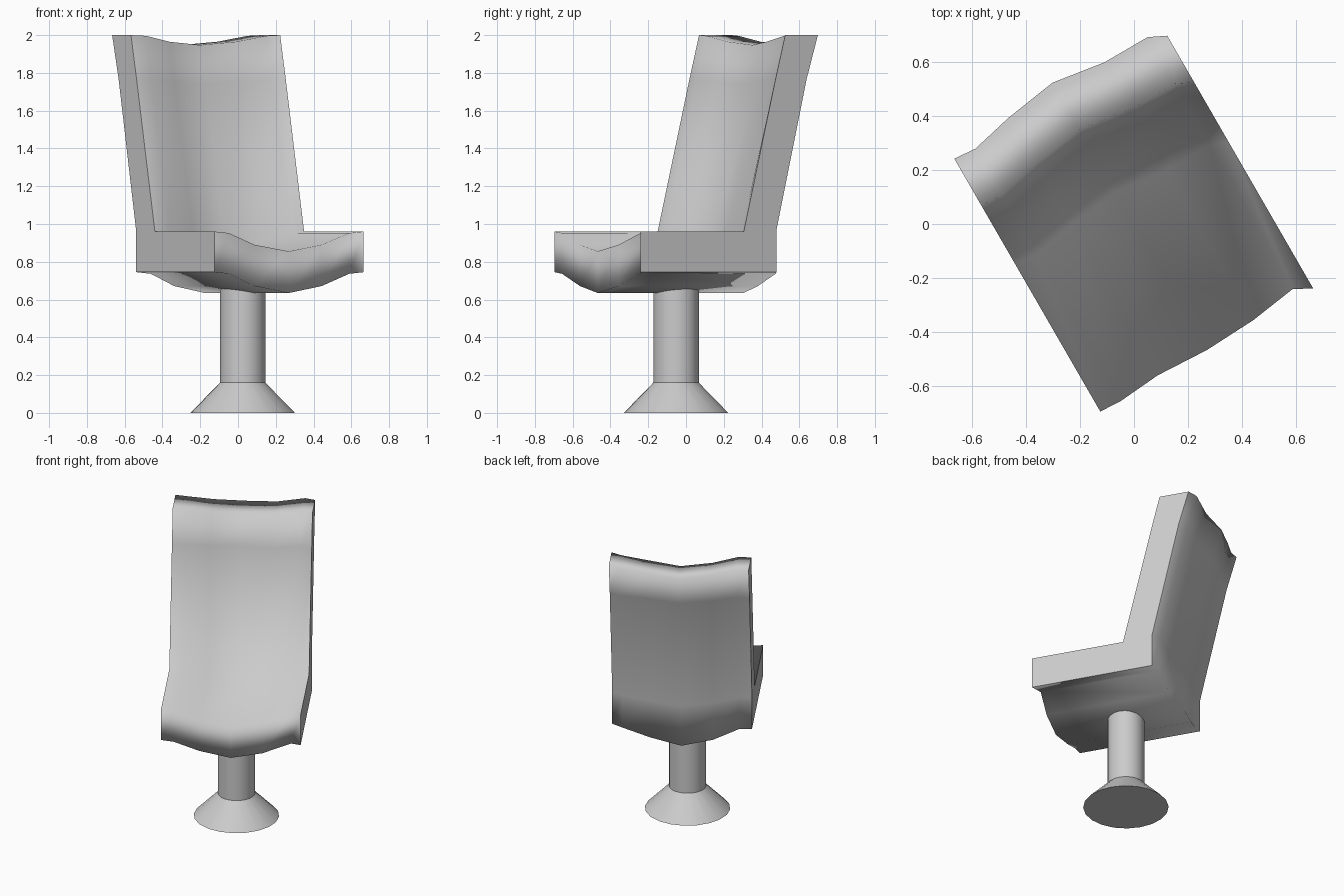
import bpy, bmesh
from math import radians
from mathutils import Matrix

if "Cube" in bpy.data.objects:
    bpy.data.objects.remove(bpy.data.objects["Cube"])

TURN = Matrix.Rotation(radians(30), 4, 'Z')   # the whole chair is swivelled

# Side profile of the shell: depth, height, depth weight, height weight of the hollow
PROFILE = [
    (-0.54, 0.745, 0.0, 1.05), (-0.54, 0.96, 0.0, 1.0),      # front lip
    (0.09, 0.96, 0.75, 0.85),                                # seat meets back
    (0.285, 1.77, 1.0, 0.25), (0.343, 2.0, 1.0, 0.5),        # inner back
    (0.543, 2.0, 1.0, 0.5), (0.475, 1.77, 1.0, 0.25),        # outer back
    (0.29, 0.97, 1.0, 0.5), (0.29, 0.745, 1.0, 1.05),        # lower back
]
# Stations across the width: position, depth shift, height shift, front edge shift
STATIONS = [
    (-0.456, 0, 0, 0), (-0.37, -0.007, -0.008, -0.004), (-0.205, 0.031, -0.07, 0.01),
    (0, 0.062, -0.105, 0), (0.205, 0.031, -0.07, 0.01),
    (0.39, 0.032, -0.008, 0.037), (0.456, 0, 0, 0),
]


def finish(bm, name):
    mesh = bpy.data.meshes.new(name)
    bmesh.ops.recalc_face_normals(bm, faces=bm.faces)
    bm.transform(TURN)
    bm.to_mesh(mesh)
    bm.free()
    obj = bpy.data.objects.new(name, mesh)
    bpy.context.collection.objects.link(obj)
    return obj


# Seat and backrest in one padded shell, flat on both sides
bm = bmesh.new()
rings = []
for u, dv, dz, front in STATIONS:
    ring = []
    for v, z, wv, wz in PROFILE:
        shift = front if wv == 0 else dv * wv
        ring.append(bm.verts.new((u, v + shift, z + dz * wz)))
    rings.append(ring)
n = len(PROFILE)
for a, b in zip(rings, rings[1:]):
    for i in range(n):
        j = (i + 1) % n
        bm.faces.new((a[i], a[j], b[j], b[i])).smooth = True
bm.faces.new(rings[0])
bm.faces.new(rings[-1])
finish(bm, "seat_shell")


# Round post and flared foot
def round_part(name, r_bottom, r_top, z0, z1):
    bm = bmesh.new()
    bmesh.ops.create_cone(bm, cap_ends=True, segments=20, radius1=r_bottom, radius2=r_top,
                          depth=z1 - z0,
                          matrix=Matrix.Translation((-0.005, -0.058, (z0 + z1) / 2)))
    for f in bm.faces:
        f.smooth = len(f.verts) == 4
    finish(bm, name)


round_part("post", 0.121, 0.121, 0.16, 0.68)
round_part("foot", 0.278, 0.121, 0.0, 0.16)
